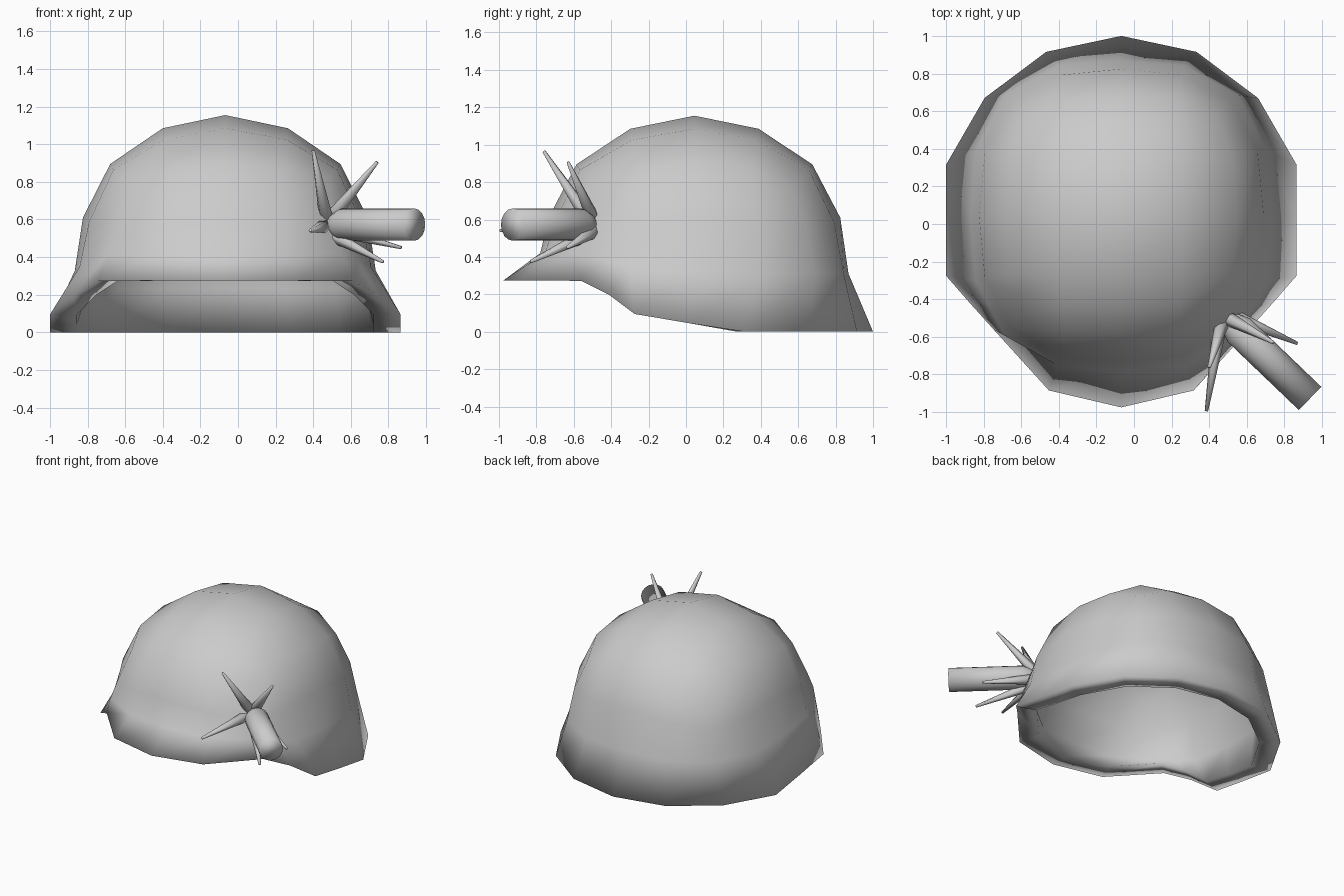
import bpy, bmesh, math
from mathutils import Vector

if "Cube" in bpy.data.objects:
    bpy.data.objects.remove(bpy.data.objects["Cube"])

CX, CY = -0.0675, 0.045


def finish(name, bm):
    bmesh.ops.recalc_face_normals(bm, faces=bm.faces)
    me = bpy.data.meshes.new(name)
    bm.to_mesh(me)
    bm.free()
    ob = bpy.data.objects.new(name, me)
    bpy.context.collection.objects.link(ob)
    for p in me.polygons:
        p.use_smooth = True
    return ob


# Helmet rim, right half from back to front: grid position i, j, then x from centre, y, z
half = [(0, 2, 0, 1.0, 0), (1, 2, .40, .915, 0), (2, 2, .727, .67, 0),
        (2, 1, .932, .315, 0), (2, 0, .932, .02, .045), (2, -1, .932, -.275, .095),
        (2, -1.5, .81, -.415, .20), (2, -2, .68, -.56, .272),
        (1, -2, .385, -.885, .275), (0, -2, 0, -.975, .275)]
rim = half + [(-i, j, -x, y, z) for i, j, x, y, z in half[-2:0:-1]]

# Dome as a rounded cube: for each row, (outward, sideways, z) at side centre, quarter, corner
crown = [(.612, 0, .895), (.595, .30, .865), (.515, .515, .775)]
upper = [(.757, 0, .61), (.725, .325, .585), (.585, .585, .55)]
lower = [(.80, 0, 0), (.775, .335, 0), (.62, .62, 0)]


def point(row, i, j):
    if j == -1.5:
        return point(row, i, -1).lerp(point(row, i, -2), .5)
    a, b = abs(i), abs(j)
    if max(a, b) < 2:      # inside the top patch
        x, y, z = (.325 * a, .325 * b, 1.025) if a and b else (.333 * a, .333 * b, 1.085)
        z = z if a or b else 1.155
    elif a == 2:
        x, y, z = row[b]
    else:
        y, x, z = row[a]
    return Vector((math.copysign(x, i), math.copysign(y, j) * 1.03, z))


def ring(row):
    return [point(row, r[0], r[1]) for r in rim]


edge = [Vector((r[2], r[3] - CY, r[4])) for r in rim]
brow = [Vector((p.x, p.y, .31 + .4 * e.z)) for p, e in zip(ring(lower), edge)]


def inset(pts, s, dz):
    return [Vector((p.x * s, p.y * s, p.z - dz)) for p in pts]


bm = bmesh.new()
off = Vector((CX, CY, 0))
n = len(rim)
keys = [(r[0], r[1]) for r in rim]


# Top patch; returns nothing, fills the grid inside a border ring
def cap(border, s, dz):
    grid = dict(zip(keys, border))
    xs, ys = [-2, -1, 0, 1, 2], [-2, -1.5, -1, 0, 1, 2]
    for i in xs[1:-1]:
        for j in ys[1:-1]:
            p = inset([point(crown, i, j)], s, dz)[0]
            grid[i, j] = bm.verts.new(p + off)
    for a, b in zip(xs, xs[1:]):
        for c, d in zip(ys, ys[1:]):
            bm.faces.new((grid[a, c], grid[b, c], grid[b, d], grid[a, d]))


# Outer skin down to the rim, flat underside, inner wall back up
rows = [ring(crown), ring(upper), brow, edge,
        inset(edge, .845, 0), inset(brow, .94, .08),
        inset(ring(upper), .91, .04), inset(ring(crown), .90, .06)]
rings = [[bm.verts.new(p + off) for p in r] for r in rows]
for r0, r1 in zip(rings, rings[1:]):
    for i in range(n):
        j = (i + 1) % n
        bm.faces.new((r0[i], r0[j], r1[j], r1[i]))
cap(rings[0], 1, 0)
cap(rings[-1], .90, .075)
finish("helmet_shell", bm)


# Tapered tube along an axis, from (distance, radius) pairs
def tube(name, start, axis, profile, sides):
    bm = bmesh.new()
    q = axis.to_track_quat('Z', 'Y')
    loops = []
    for d, r in profile:
        loops.append([bm.verts.new(start + q @ Vector((
            r * math.cos(math.tau * i / sides), r * math.sin(math.tau * i / sides), d)))
            for i in range(sides)])
    for a, b in zip(loops, loops[1:]):
        for i in range(sides):
            j = (i + 1) % sides
            bm.faces.new((a[i], a[j], b[j], b[i]))
    bm.faces.new(loops[0])
    bm.faces.new(loops[-1])
    return finish(name, bm)


# Bullet stuck in the shell
axis = Vector((.72, -.69, 0)).normalized()
tip = Vector((.485, -.495, .573))
tube("bullet", tip, axis, [(0, .03), (.04, .06), (.10, .086), (.625, .086)], 16)

# Torn metal splinters around the hole
hit = Vector((.485, -.505, .565))
ends = [(.40, -.76, .965), (.74, -.63, .905), (.868, -.635, .45),
        (.77, -.83, .375), (.385, -.995, .54)]
for k, e in enumerate(ends):
    d = Vector(e) - hit
    radial = d - axis * d.dot(axis)
    base = hit + radial.normalized() * .04
    run = Vector(e) - base
    tube("splinter_%d" % (k + 1), base, run.normalized(),
         [(-.02, .012), (.025, .038), (run.length, .009)], 6)
